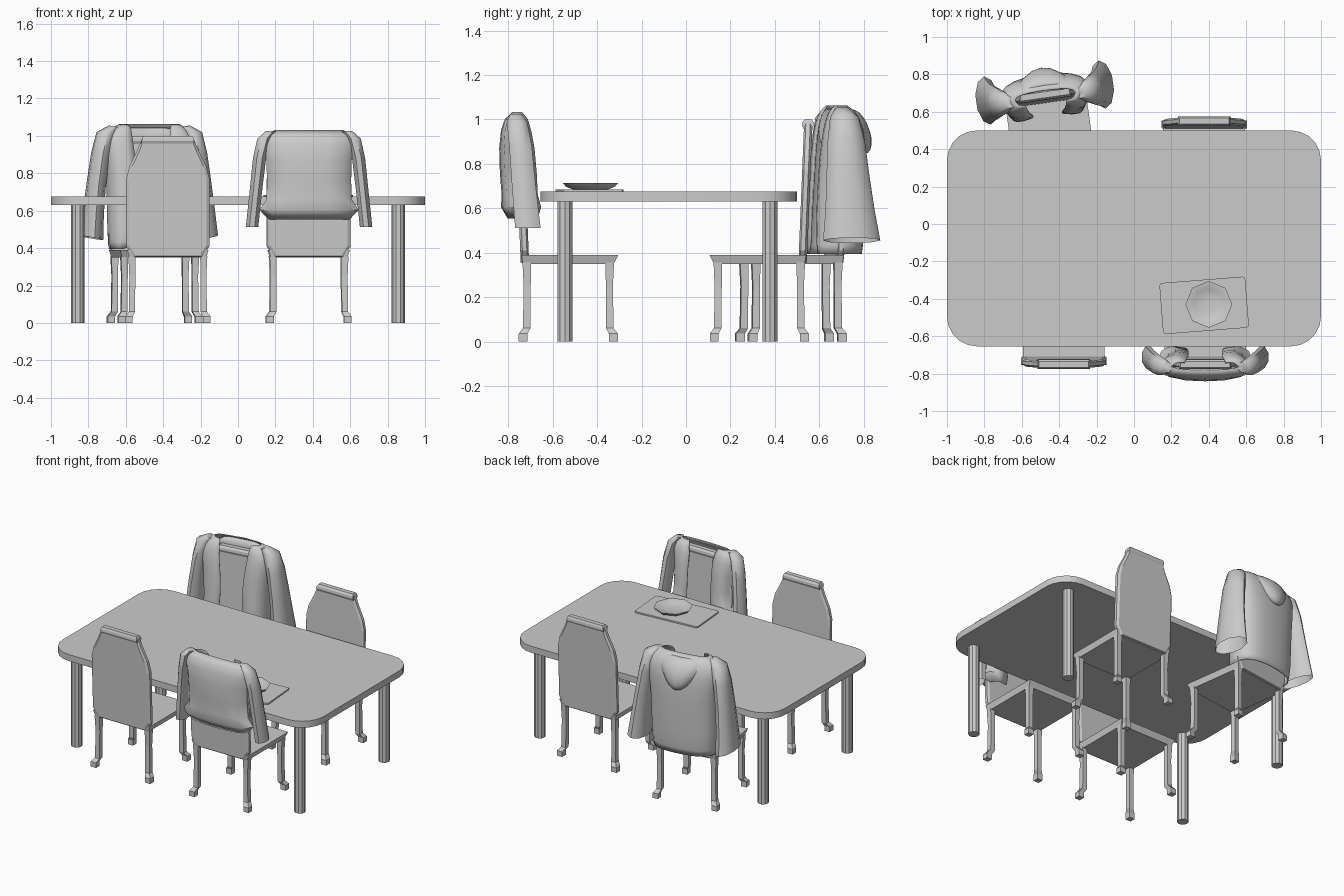
import bpy, bmesh, math
from mathutils import Matrix, Vector

if "Cube" in bpy.data.objects:
    bpy.data.objects.remove(bpy.data.objects["Cube"])


def finish(name, bm, M=Matrix(), smooth=None, thick=0, sub=0):
    bm.transform(M)
    bmesh.ops.recalc_face_normals(bm, faces=bm.faces)
    me = bpy.data.meshes.new(name)
    bm.to_mesh(me)
    bm.free()
    ob = bpy.data.objects.new(name, me)
    bpy.context.collection.objects.link(ob)
    if smooth:
        bpy.ops.object.select_all(action='DESELECT')
        ob.select_set(True)
        bpy.context.view_layer.objects.active = ob
        bpy.ops.object.shade_smooth_by_angle(angle=math.radians(smooth))
    if sub:
        m = ob.modifiers.new("soften", 'SUBSURF')
        m.levels = m.render_levels = sub
    if thick:
        m = ob.modifiers.new("cloth", 'SOLIDIFY')
        m.thickness = thick
        m.offset = 0
    return ob


def loft(bm, rings, closed=True, caps=(True, True)):
    vs = [[bm.verts.new(p) for p in r] for r in rings]
    n = len(vs[0])
    for a, b in zip(vs, vs[1:]):
        for i in range(n if closed else n - 1):
            j = (i + 1) % n
            bm.faces.new((a[i], a[j], b[j], b[i]))
    if caps[0]:
        bm.faces.new(vs[0])
    if caps[1]:
        bm.faces.new(vs[-1])


def oval(x, y, z, rx, ry, n, phase=0.0):
    return [(x + rx * math.cos(phase + math.tau * i / n),
             y + ry * math.sin(phase + math.tau * i / n), z) for i in range(n)]


def rect(x, y, z, hx, hy):
    return [(x - hx, y - hy, z), (x + hx, y - hy, z), (x + hx, y + hy, z), (x - hx, y + hy, z)]


def rounded(hx, hy, r, z, steps):
    pts = []
    for q, (sx, sy) in enumerate([(1, 1), (-1, 1), (-1, -1), (1, -1)]):
        for i in range(steps + 1):
            a = math.pi / 2 * (q + i / steps)
            pts.append((sx * (hx - r) + r * math.cos(a), sy * (hy - r) + r * math.sin(a), z))
    return pts


# Table top and round legs
bm = bmesh.new()
loft(bm, [rounded(1, 0.577, 0.16, z, 5) for z in (0.63, 0.675)])
finish("table_top", bm, Matrix.Translation((0, -0.077, 0)), 30)
for x in (-0.857, 0.857):
    for y in (-0.545, 0.378):
        bm = bmesh.new()
        loft(bm, [oval(x, y, z, 0.036, 0.036, 10) for z in (0, 0.635)])
        finish("table_leg", bm)

# Placemat and eight-sided plate
bm = bmesh.new()
loft(bm, [rounded(0.23, 0.137, 0.015, z, 2) for z in (0.674, 0.685)])
finish("placemat", bm, Matrix.Translation((0.375, -0.435, 0)) @ Matrix.Rotation(math.radians(4.5), 4, 'Z'))
bm = bmesh.new()
loft(bm, [oval(0.4, -0.43, z, r, r, 8) for r, z in
          ((0.08, 0.685), (0.11, 0.697), (0.125, 0.714), (0.118, 0.714), (0.085, 0.698), (0.04, 0.693))])
finish("plate", bm, smooth=40)


# Chair, local frame: faces -y, rear edge on y = 0
def chair(M):
    bm = bmesh.new()
    loft(bm, [rect(0, -0.215, 0.35, 0.205, 0.205), rect(0, -0.222, 0.39, 0.218, 0.218)])
    finish("seat", bm, M)
    # shield-shaped back, leaning slightly, with chamfered edges
    half = [(0.185, 0.352), (0.222, 0.41), (0.222, 0.77), (0.205, 0.84), (0.165, 0.92), (0.14, 0.98)]
    outline = half + [(-x, z) for x, z in reversed(half)]
    rings = []
    for dy, s in ((-0.038, 0.93), (-0.03, 1), (-0.01, 1), (0.0, 0.93)):
        rings.append([(x * s, dy + (z - 0.37) * 0.04, 0.66 + (z - 0.66) * (0.985 if s < 1 else 1))
                      for x, z in outline])
    bm = bmesh.new()
    loft(bm, rings)
    finish("chair_back", bm, M)
    # stepped top rail
    bm = bmesh.new()
    loft(bm, [rect(0, 0.004, 0.955, 0.14, 0.018), rect(0, 0.004, 0.972, 0.14, 0.026),
              rect(0, 0.004, 0.988, 0.138, 0.024), rect(0, 0.006, 1.0, 0.132, 0.016)])
    finish("top_rail", bm, M)
    # legs with outward-stepped feet
    for sx in (-1, 1):
        for name, y, s in (("rear_leg", -0.03, 1), ("front_leg", -0.40, -1)):
            bm = bmesh.new()
            loft(bm, [rect(sx * (0.19 + o), y + s * o, z, h, h) for z, o, h in
                      ((0, 0.018, 0.02), (0.035, 0.018, 0.02), (0.06, 0.002, 0.017),
                       (0.25, 0, 0.016), (0.355, 0.002, 0.019))])
            finish(name, bm, M)


# Open-fronted garment body: levels of (z, half width, rear y, front y, half opening)
def garment_body(name, levels, M, sub):
    bm = bmesh.new()
    rings = []
    for z, w, yr, yf, op in levels:
        d = yr - yf
        half = [(w * 0.45, yr - 0.03 * d), (w * 0.82, yr - 0.14 * d), (w, yr - 0.45 * d),
                (w * 0.88, yf + 0.14 * d), ((w + op) / 2, yf), (op, yf + 0.06 * d)]
        rings.append([(-x, y, z) for x, y in reversed(half)] + [(0, yr, z)] + [(x, y, z) for x, y in half])
    loft(bm, rings, closed=False, caps=(False, False))
    finish(name, bm, M, 50, 0.006, sub)


# Hanging sleeves: rings of (x, y, z, rx, ry); the cuff is open
def sleeves(name, rings, M, n, tilt):
    for s in (-1, 1):
        bm = bmesh.new()
        loft(bm, [[(s * px, py, pz + tilt * (px - x)) for px, py, pz in oval(x, y, z, rx, ry, n, math.pi / n)]
                  for x, y, z, rx, ry in rings], caps=(True, False))
        finish(name, bm, M, 50)


def place(x, y, deg):
    return Matrix.Translation((x, y, 0)) @ Matrix.Rotation(math.radians(deg), 4, 'Z')


A, B = place(-0.375, -0.745, 180), place(0.38, -0.745, 180)
C, D = place(0.375, 0.545, 0), place(-0.475, 0.685, 8)
for M in (A, B, C, D):
    chair(M)

# Short jacket over one front chair
garment_body("jacket_body", [
    (0.555, 0.215, 0.055, -0.075, 0.10), (0.605, 0.262, 0.085, -0.09, 0.10),
    (0.66, 0.225, 0.082, -0.075, 0.09), (0.76, 0.222, 0.09, -0.07, 0.09), (0.87, 0.225, 0.093, -0.06, 0.09),
    (0.95, 0.24, 0.085, -0.045, 0.09), (1.0, 0.225, 0.068, -0.03, 0.10),
    (1.03, 0.18, 0.035, -0.005, 0.11)], B, 0)
sleeves("jacket_sleeve", [
    (0.205, 0.02, 1.025, 0.03, 0.03), (0.24, 0.015, 0.985, 0.04, 0.05), (0.265, 0.0, 0.88, 0.038, 0.055),
    (0.285, -0.015, 0.7, 0.036, 0.058), (0.305, -0.033, 0.512, 0.036, 0.062)], B, 8, 0)

# Long hooded coat over the pulled-out chair
garment_body("coat_body", [
    (0.395, 0.225, 0.10, -0.12, 0.13), (0.47, 0.235, 0.112, -0.125, 0.10), (0.62, 0.235, 0.115, -0.12, 0.08),
    (0.78, 0.24, 0.118, -0.11, 0.075), (0.90, 0.255, 0.115, -0.10, 0.09), (0.98, 0.26, 0.10, -0.085, 0.10),
    (1.035, 0.225, 0.07, -0.065, 0.105), (1.06, 0.17, 0.03, -0.035, 0.11)], D, 1)
sleeves("coat_sleeve", [
    (0.19, -0.01, 1.05, 0.03, 0.03), (0.235, -0.005, 1.01, 0.05, 0.065), (0.262, 0.0, 0.90, 0.05, 0.085),
    (0.285, 0.005, 0.74, 0.05, 0.098), (0.30, 0.012, 0.59, 0.055, 0.112),
    (0.31, 0.018, 0.455, 0.062, 0.13)], D, 10, 0.2)

# Drooping hood behind the coat collar
bm = bmesh.new()
bmesh.ops.create_uvsphere(bm, u_segments=16, v_segments=10, radius=1)
for v in bm.verts:
    k = 1 - 0.25 * max(0, -v.co.z)
    v.co = Vector((v.co.x * 0.155 * k, 0.09 + v.co.y * 0.055 - 0.03 * v.co.z - 0.05 * v.co.x ** 2,
                   0.945 + 0.10 * v.co.z + 0.05 * v.co.x ** 2))
finish("coat_hood", bm, D, 60)
